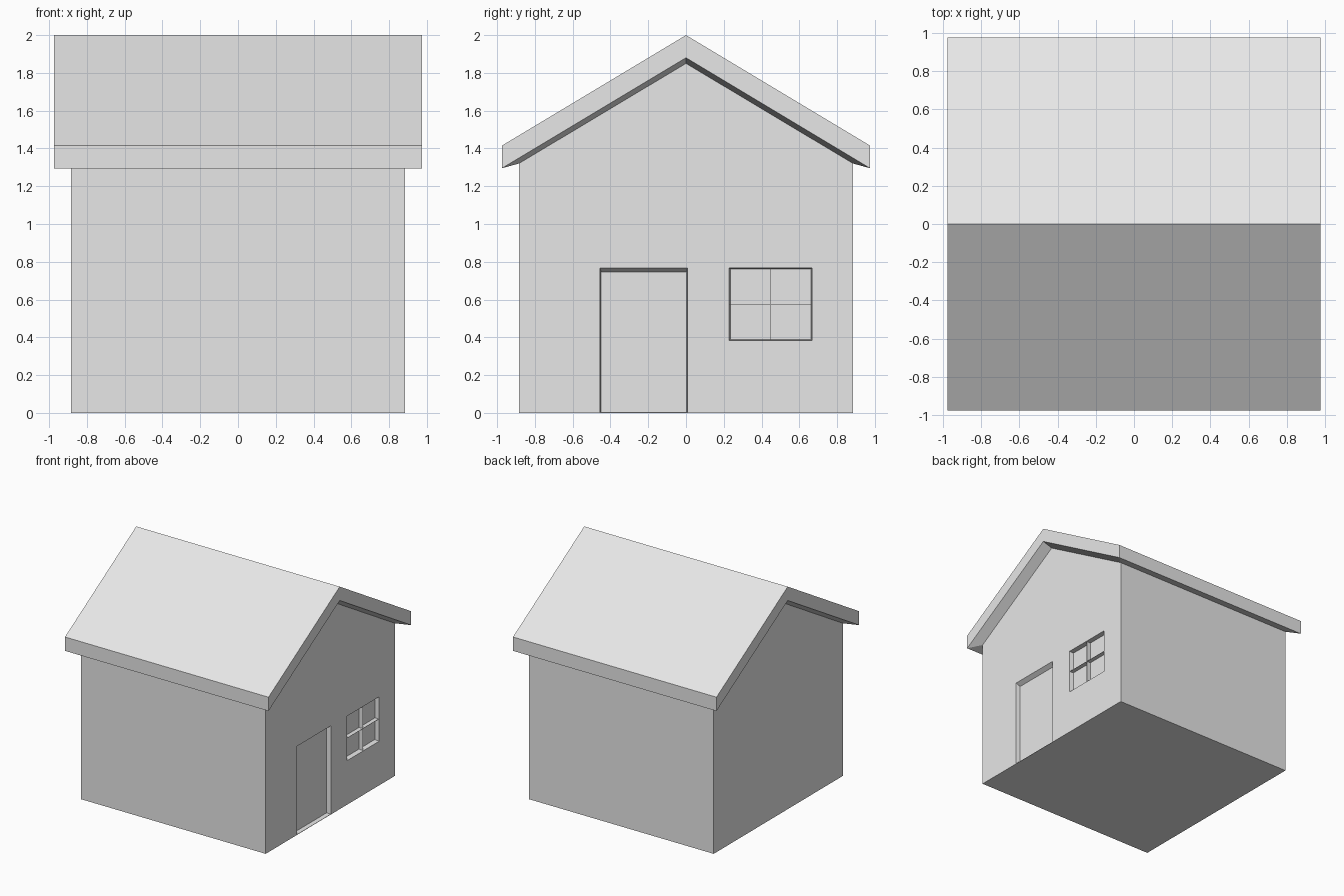
import bpy
import bmesh

cube = bpy.data.objects.get("Cube")
if cube:
    bpy.data.objects.remove(cube, do_unlink=True)

HALF, EAVE = 0.885, 0.975          # wall and roof half widths
RECESS = 0.038                     # depth of door and window openings

grey = bpy.data.materials.new("light grey")
grey.use_nodes = True
grey.diffuse_color = (0.8, 0.8, 0.8, 1)
grey.node_tree.nodes["Principled BSDF"].inputs["Base Color"].default_value = (0.8, 0.8, 0.8, 1)


def make_object(name, bm):
    bmesh.ops.recalc_face_normals(bm, faces=bm.faces)
    mesh = bpy.data.meshes.new(name)
    bm.to_mesh(mesh)
    bm.free()
    mesh.materials.append(grey)
    obj = bpy.data.objects.new(name, mesh)
    bpy.context.collection.objects.link(obj)
    return obj


def ring(bm, x, points):
    return [bm.verts.new((x, y, z)) for y, z in points]


def loft(name, x0, points0, x1, points1):
    """Closed solid between two matching (y, z) outlines."""
    bm = bmesh.new()
    a, b = ring(bm, x0, points0), ring(bm, x1, points1)
    for i in range(len(a)):
        j = (i + 1) % len(a)
        bm.faces.new((a[i], a[j], b[j], b[i]))
    bm.faces.new(a)
    bm.faces.new(b)
    return make_object(name, bm)


def rect(y0, y1, z0, z1):
    return [(y0, z0), (y1, z0), (y1, z1), (y0, z1)]


def cut_opening(target, outer, inner):
    """Sink a recess with splayed sides into the +x gable wall."""
    beyond = [2 * o - i for o, i in zip(outer, inner)]
    cutter = loft("opening_cutter", HALF - RECESS, rect(*inner),
                  HALF + RECESS, rect(*beyond))
    cutter.hide_render = True
    mod = target.modifiers.new("opening", 'BOOLEAN')
    mod.operation = 'DIFFERENCE'
    mod.solver = 'EXACT'
    mod.object = cutter
    bpy.context.view_layer.objects.active = target
    bpy.ops.object.modifier_apply(modifier=mod.name)
    bpy.data.objects.remove(cutter, do_unlink=True)


# House walls with gable ends
gable = [(-HALF, 0), (HALF, 0), (HALF, 1.32), (0, 1.85), (-HALF, 1.32)]
walls = loft("walls", -HALF, gable, HALF, gable)

# Door and window recesses
cut_opening(walls, (-0.456, 0.008, 0.003, 0.768), (-0.449, 0.002, 0.006, 0.746))
cut_opening(walls, (0.228, 0.668, 0.382, 0.767), (0.235, 0.662, 0.389, 0.761))

# Window glazing bars
back, front = HALF - RECESS - 0.002, HALF - 0.001
for name, bounds in (("window_bar_upright", (0.447, 0.449, 0.386, 0.764)),
                     ("window_bar_level", (0.232, 0.665, 0.574, 0.576))):
    loft(name, back, rect(*bounds), front, rect(*bounds))

# Roof slab with overhang and a soffit sloping in to the walls
bm = bmesh.new()
chevron = [(-EAVE, 1.295), (-EAVE, 1.415), (0, 2), (EAVE, 1.415), (EAVE, 1.295), (0, 1.88)]
wall_top = [(-HALF, 1.32), (0, 1.85), (HALF, 1.32)]
outer = [ring(bm, s * EAVE, chevron) for s in (-1, 1)]
inner = [ring(bm, s * HALF, wall_top) for s in (-1, 1)]
for i in range(4):
    bm.faces.new((outer[0][i], outer[0][i + 1], outer[1][i + 1], outer[1][i]))
for o, n in zip(outer, inner):
    bm.faces.new((o[0], o[1], o[2], o[5]))
    bm.faces.new((o[2], o[3], o[4], o[5]))
    bm.faces.new((o[0], o[5], n[1], n[0]))
    bm.faces.new((o[5], o[4], n[2], n[1]))
for o, n in ((0, 0), (4, 2)):
    bm.faces.new((outer[0][o], outer[1][o], inner[1][n], inner[0][n]))
for i in range(2):
    bm.faces.new((inner[0][i], inner[0][i + 1], inner[1][i + 1], inner[1][i]))
make_object("roof", bm)
